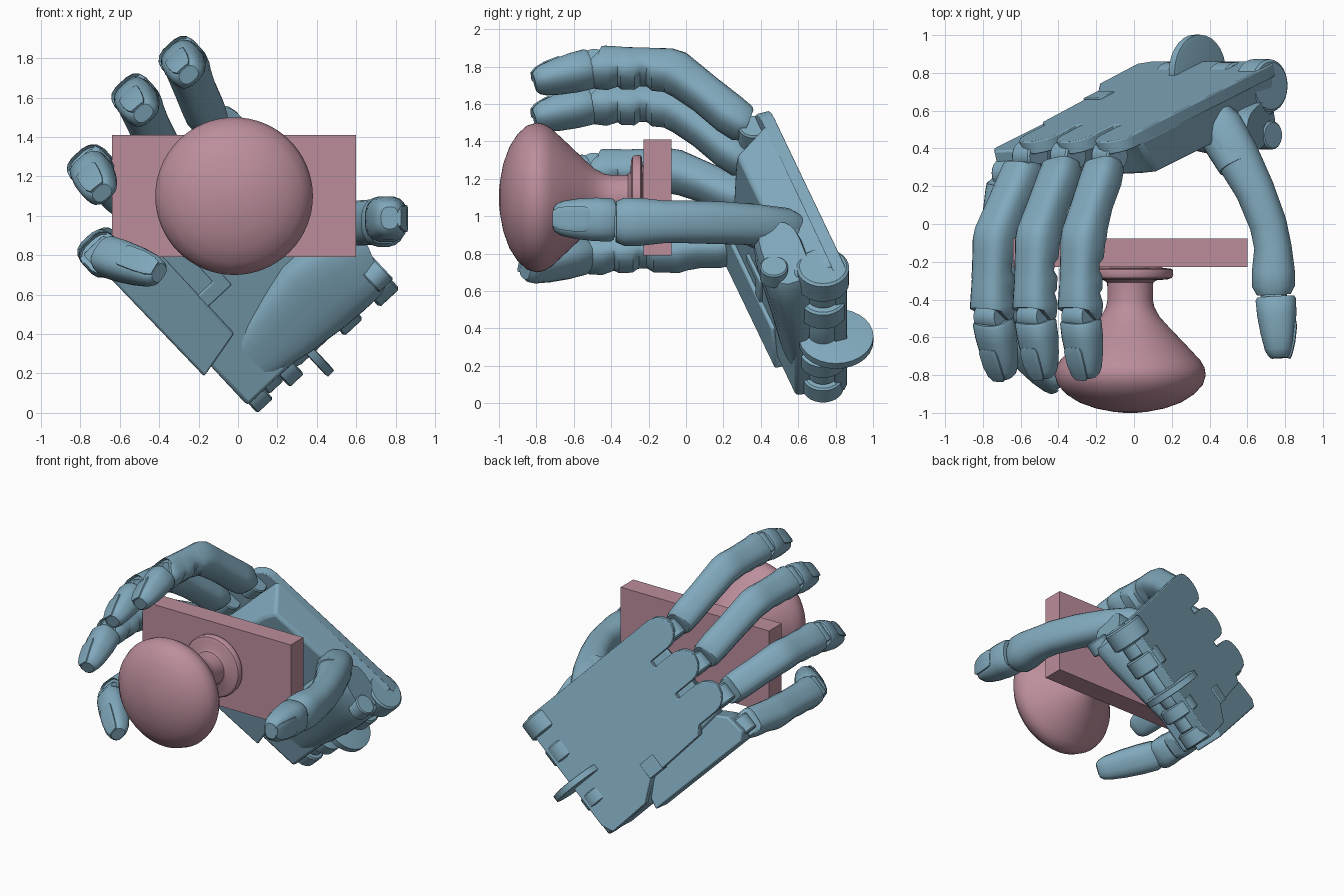
import bpy, bmesh
from math import cos, sin, pi, copysign
from mathutils import Vector as V, Matrix

if "Cube" in bpy.data.objects:
    bpy.data.objects.remove(bpy.data.objects["Cube"])

def material(name, rgb):
    m = bpy.data.materials.new(name)
    m.diffuse_color = (*rgb, 1)
    m.use_nodes = True
    m.node_tree.nodes["Principled BSDF"].inputs["Base Color"].default_value = m.diffuse_color
    return m

BLUE = material("blue", (0.22, 0.40, 0.51))
PINK = material("pink", (0.50, 0.27, 0.33))

# Hand frame: W across the wrist, F towards the fingers, N out of the palm
W = V((0.73, 0, 0.68)).normalized()
F = V((-0.65, -0.33, 0.69))
F = (F - W * F.dot(W)).normalized()
N = W.cross(F)
O = V((0.77, 0.82, 0.70)) - N * .045
Z = V((0, 0, 1))

def hand(u, v, d):
    return O + W * u + F * v + N * d

def finish(name, bm, mat, bevel=0, angle=0.6):
    bmesh.ops.recalc_face_normals(bm, faces=bm.faces)
    me = bpy.data.meshes.new(name)
    bm.to_mesh(me)
    bm.free()
    ob = bpy.data.objects.new(name, me)
    bpy.context.collection.objects.link(ob)
    me.materials.append(mat)
    if bevel:
        b = ob.modifiers.new("bevel", "BEVEL")
        b.width, b.segments = bevel, 2
    bpy.ops.object.select_all(action='DESELECT')
    bpy.context.view_layer.objects.active = ob
    ob.select_set(True)
    bpy.ops.object.shade_smooth_by_angle(angle=angle)
    return ob

def skin(name, rings, mat, bevel=0):
    """Bridge point rings of equal length and cap both ends."""
    bm = bmesh.new()
    vs = [[bm.verts.new(p) for p in r] for r in rings]
    n = len(vs[0])
    for a, b in zip(vs, vs[1:]):
        for i in range(n):
            j = (i + 1) % n
            bm.faces.new((a[i], a[j], b[j], b[i]))
    bm.faces.new(vs[0])
    bm.faces.new(vs[-1])
    return finish(name, bm, mat, bevel)

def tube(name, path, side=W, power=3.0, n=16, mat=BLUE):
    """Loft rounded-square sections; path holds (point, half width, half height)."""
    rings = []
    for i, (p, a, b) in enumerate(path):
        t = (path[min(i + 1, len(path) - 1)][0] - path[max(i - 1, 0)][0]).normalized()
        up = t.cross(side).normalized()
        s = up.cross(t)
        ring = []
        for k in range(n):
            c, q = cos(2 * pi * (k + .5) / n), sin(2 * pi * (k + .5) / n)
            ring.append(p + s * a * copysign(abs(c) ** (2 / power), c)
                        + up * b * copysign(abs(q) ** (2 / power), q))
        rings.append(ring)
    return skin(name, rings, mat)

def rod(name, a, b, r):
    return tube(name, [(a, r * .9, r * .9), (a.lerp(b, .08), r, r),
                       (a.lerp(b, .92), r, r), (b, r * .9, r * .9)], F, 2, 28)

def slab(name, back, front, d0, d1, bevel=0.012):
    return skin(name, [[hand(u, v, d0) for u, v in back],
                       [hand(u, v, d1) for u, v in front]], BLUE, bevel)

def distal(name, a, b, r, side=W):
    """Fingertip with a thin nail plate on its back."""
    prof = [(0, .90), (.05, .99), (.3, 1.0), (.6, .93), (.85, .80), (.95, .66), (1, .48)]
    tube(name + "_tip", [(a.lerp(b, t), r * k, r * k * (.94 - .16 * t)) for t, k in prof], side, 2.7)
    d = (b - a).normalized()
    up = d.cross(side).normalized()
    nail = [(.42, .46, .78), (.50, .58, .80), (.75, .58, .68), (.93, .50, .53), (1.01, .36, .42)]
    tube(name + "_nail", [(a.lerp(b, t) + up * r * h, r * k, r * .08)
                          for t, k, h in nail], side, 4, 12)

def finger(name, base, pip, dip, tip, r):
    base, pip, dip, tip = map(V, (base, pip, dip, tip))
    fwd = pip.lerp(dip, .06)
    rows = [(base.lerp(pip, t), k, h) for t, k, h in
            ((.08, .8, .72), (.14, .94, .86), (.3, .98, .92), (.6, .97, .88), (.85, 1.0, .95))]
    rows += [(pip.lerp(base, .03), 1.02, 1.03), (fwd, 1.02, 1.0)]
    rows += [(pip.lerp(dip, t), k, h) for t, k, h in
             ((.22, .99, .98), (.30, .96, .82), (.44, .96, .82), (.52, .98, .97), (.62, .98, .97),
              (.70, .98, .86), (.85, 1.04, 1.0), (.95, 1.02, .97), (.98, .92, .88))]
    up = (dip - pip).cross(W).normalized()
    # keep the back straight while the underside dips between pads
    tube(name + "_body", [(p + up * r * (1 - h) * .9, k * r, h * r) for p, k, h in rows])
    rod(name + "_joint", dip - W * r * .7, dip + W * r * .7, r * .7)
    rod(name + "_knuckle", base - W * r * .6, base + W * r * .6, r * .75)
    distal(name, dip.lerp(tip, .05), tip, r)

# Door plate
bm = bmesh.new()
bmesh.ops.create_cube(bm, size=1, matrix=Matrix.LocRotScale(
    V((-.02, -.152, 1.1)), None, V((1.24, .15, .62))))
finish("door_plate", bm, PINK)

# Door knob with collar, turned about the y axis
prof = [(.17, -.215), (.17, -.232), (.215, -.236), (.225, -.242), (.228, -.27),
        (.22, -.285), (.20, -.293), (.14, -.298), (.122, -.31), (.12, -.40), (.128, -.44),
        (.155, -.49), (.20, -.54), (.30, -.645), (.37, -.72), (.393, -.76), (.40, -.80),
        (.385, -.85), (.34, -.90), (.27, -.945), (.18, -.977), (.09, -.994), (.03, -1.0)]
skin("door_knob", [[V((-.02 + r * cos(k * pi / 32), y, 1.1 + r * sin(k * pi / 32)))
                    for k in range(64)] for r, y in prof], PINK)

# Four fingers: base, middle joint, end joint, tip
finger("index_finger", (-.13, .36, 1.44), (-.27, -.07, 1.78), (-.285, -.49, 1.795), (-.25, -.81, 1.715), .106)
finger("middle_finger", (-.35, .36, 1.25), (-.51, -.07, 1.59), (-.525, -.49, 1.605), (-.48, -.81, 1.52), .106)
finger("ring_finger", (-.55, .36, 1.06), (-.735, -.07, 1.245), (-.75, -.49, 1.24), (-.69, -.81, 1.115), .106)
finger("little_finger", (-.66, .27, .83), (-.70, -.06, .815), (-.685, -.53, .80), (-.40, -.86, .71), .104)

# Back of the hand: thin plate with rounded lobes over three knuckles
def lobes(centres, r, v, notch):
    pts = []
    for u in centres:
        pts += [(u + r, notch)]
        pts += [(u + r * cos(k * pi / 8), v + r * sin(k * pi / 8)) for k in range(9)]
        pts += [(u - r, notch)]
    return pts

out = [(-.06, .0), (-.02, .01), (0, .05)] + lobes((-.12, -.40, -.67), .115, 1.19, 1.02) \
    + [(-.84, .98), (-.86, .5), (-.97, .36), (-.98, .04), (-.9, .0)]
slab("hand_back", out, out, 0, .07, .006)

# Palm body, its front face cut back towards the fingers
slab("palm", [(0, .05), (0, 1.16), (-.15, 1.16), (-.8, 1.16), (-.86, .5), (-.98, .36), (-.98, .05)],
     [(-.03, .08), (-.05, 1.03), (-.15, 1.06), (-.8, 1.13), (-.86, .5), (-.98, .38), (-.98, .08)], .05, .265, .02)

# Little finger side of the palm, with its hooked inner corner
edge = [(-.78, .42), (-.78, 1.12), (-.86, 1.2), (-1.0, 1.22), (-1.05, 1.17), (-1.04, .36)]
slab("palm_side", edge, edge, .08, .285, .012)
hook = [(-.62, .62), (-.62, .84), (-.68, .84), (-.68, .70), (-.80, .70), (-.80, .62)]
slab("palm_side_hook", hook, hook, .2, .28, .008)
tab = [(-.74, .5), (-.74, .62), (-.86, .62), (-.86, .5)]
slab("palm_side_tab", tab, tab, -.008, .1, .006)

# Ball of the thumb, rising out of the palm beside the wrist
tube("thumb_mount", [(hand(-.80, .24, .22), .14, .05), (hand(-.58, .25, .235), .19, .075),
                     (hand(-.36, .27, .25), .23, .105), (hand(-.2, .27, .265), .23, .125),
                     (hand(-.06, .25, .275), .21, .13), (hand(0, .23, .28), .18, .11)], F, 3, 20)
rod("thumb_pivot", hand(-.10, .16, .36), hand(-.0, .16, .36), .075)
tube("thumb_base", [(V(p), r, r) for p, r in (((.41, .58, .80), .12), ((.44, .53, .86), .135),
                    ((.49, .44, .93), .125), ((.55, .31, .97), .105))], Z, 2.3, 20)

# Thumb
tube("thumb_body", [(V(p), r, q) for p, r, q in (
    ((.43, .60, .93), .08, .08), ((.455, .53, .935), .11, .115), ((.54, .37, .955), .11, .12),
    ((.64, .18, .965), .115, .105), ((.71, .0, .97), .115, .10), ((.735, -.12, .97), .115, .10),
    ((.738, -.25, .97), .13, .115), ((.738, -.33, .97), .13, .115), ((.74, -.375, .97), .11, .09))],
    Z, 2.4, 20)
rod("thumb_joint", V((.74, -.385, .89)), V((.74, -.385, 1.06)), .07)
distal("thumb", V((.75, -.385, .98)), V((.77, -.71, .99)), .118, -Z)

# Wrist hinge: barrels between lugs, and the large disc
for i, (a, b, r) in enumerate(((-.01, -.15, .14), (-.15, -.25, .09), (-.25, -.38, .125), (-.38, -.66, .08),
                               (-.66, -.76, .125), (-.76, -.86, .08), (-.86, -.97, .11))):
    rod(f"wrist_barrel_{i + 1}", hand(a, .08, .11), hand(b, .08, .11), r)
rod("wrist_disc", hand(-.535, .04, .05), hand(-.585, .04, .05), .2)
